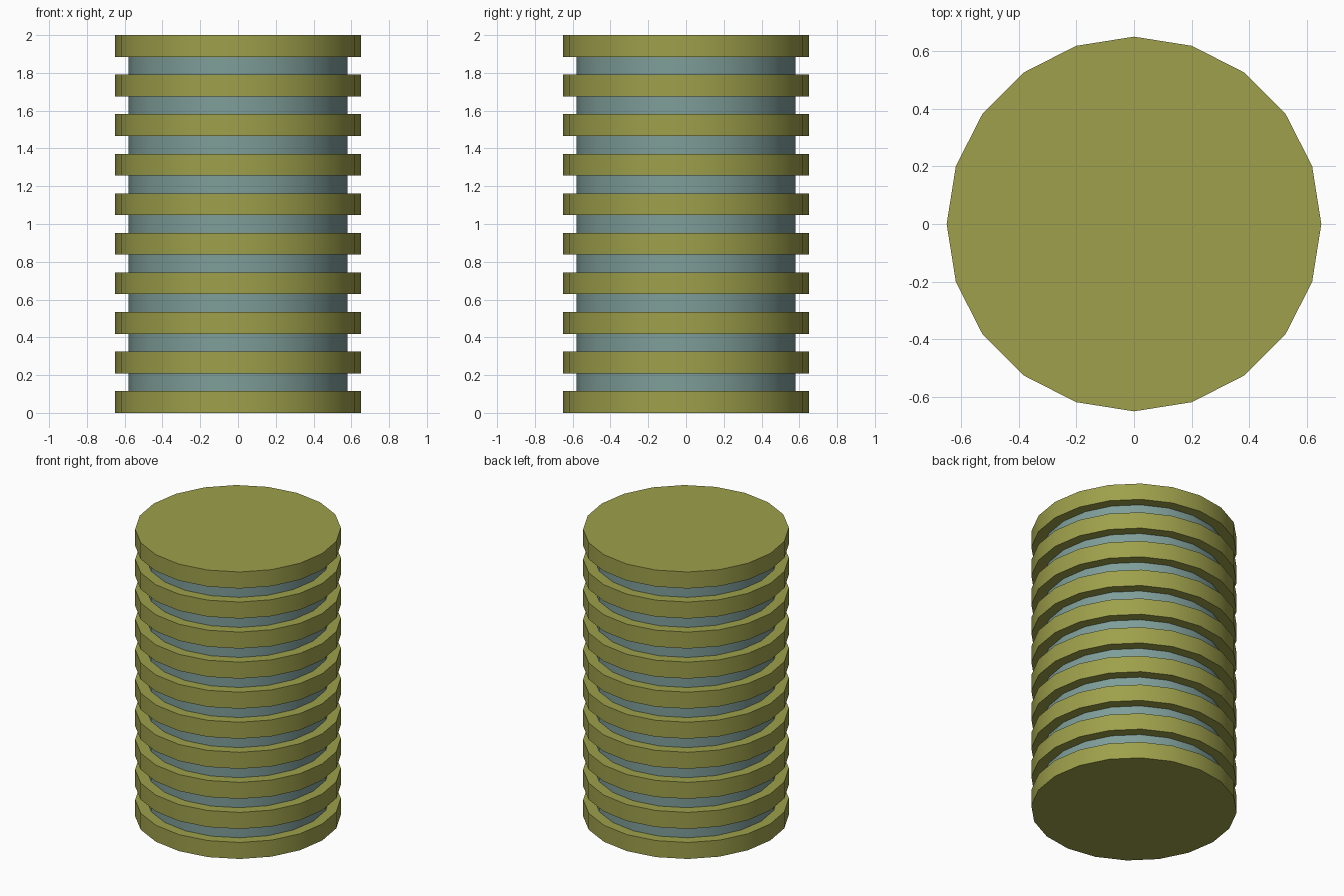
import bpy

if "Cube" in bpy.data.objects:
    bpy.data.objects.remove(bpy.data.objects["Cube"])

SIDES = 20
HEIGHT = 2.0
DISC_H = 0.115
DISC_COUNT = 10
STEP = (HEIGHT - DISC_H) / (DISC_COUNT - 1)


def material(name, rgb):
    mat = bpy.data.materials.new(name)
    mat.diffuse_color = (*rgb, 1.0)
    mat.use_nodes = True
    mat.node_tree.nodes["Principled BSDF"].inputs["Base Color"].default_value = mat.diffuse_color
    return mat


def cylinder(name, radius, z0, z1, mat):
    bpy.ops.mesh.primitive_cylinder_add(
        vertices=SIDES, radius=radius, depth=z1 - z0, location=(0, 0, (z0 + z1) / 2))
    obj = bpy.context.object
    obj.name = name
    obj.data.materials.append(mat)
    bpy.ops.object.shade_smooth_by_angle()
    return obj


olive = material("olive", (0.34, 0.35, 0.07))
teal = material("grey_teal", (0.21, 0.34, 0.32))

# Inner core, ending inside the two end discs
cylinder("core", 0.58, DISC_H / 2, HEIGHT - DISC_H / 2, teal)

# Stack of evenly spaced discs
for i in range(DISC_COUNT):
    cylinder(f"disc_{i + 1}", 0.65, i * STEP, i * STEP + DISC_H, olive)
